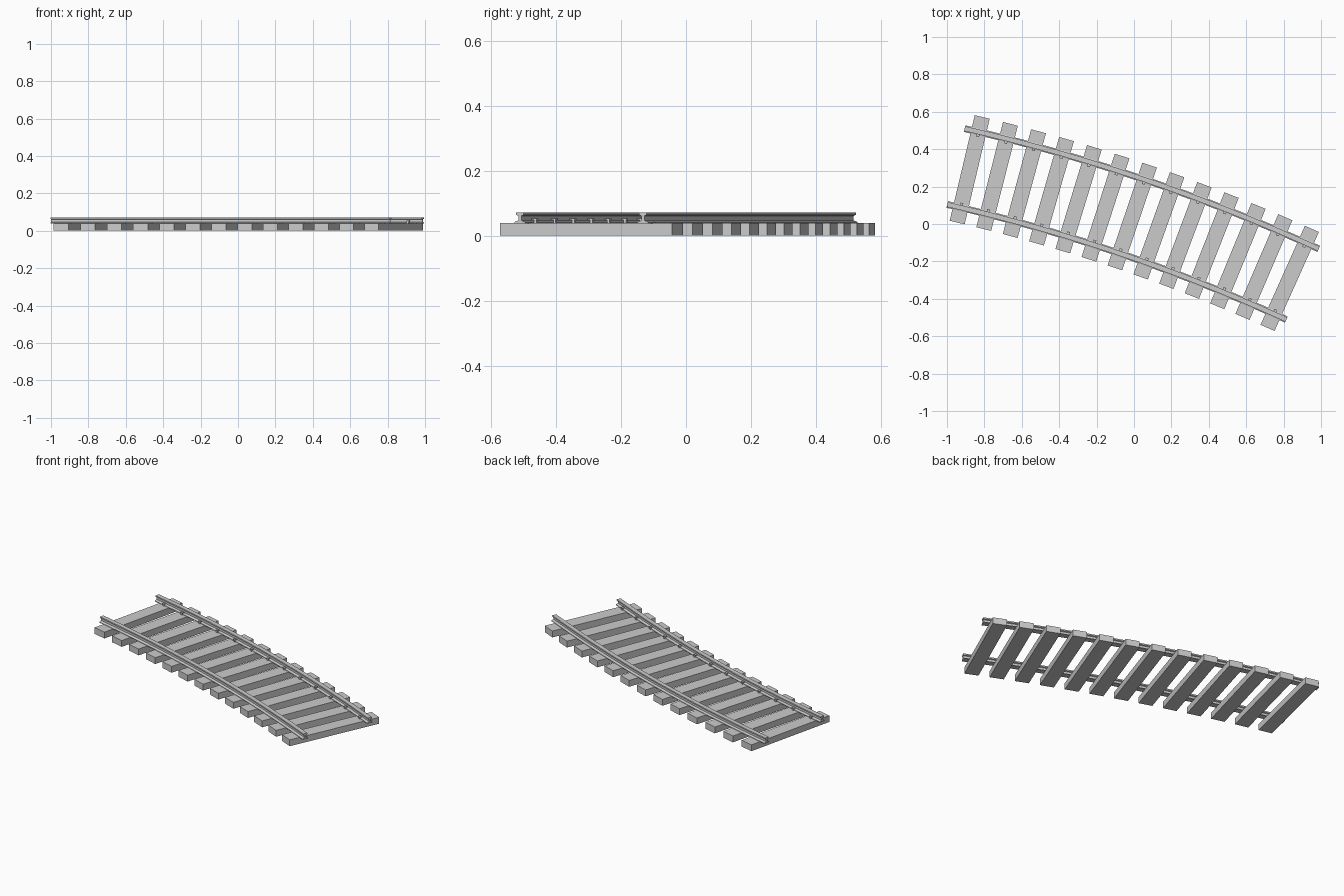
import bpy, bmesh, math
from mathutils import Matrix, Vector

if "Cube" in bpy.data.objects:
    bpy.data.objects.remove(bpy.data.objects["Cube"])

R = 9.6                              # centre-line radius of the curve
MID = math.radians(18.75)            # heading of the middle sleeper
STEP = math.radians(0.9)             # angle between sleepers
COUNT = 13
GAUGE = 0.208                        # half distance between rails
CENTRE = Vector((-0.0093 - R * math.sin(MID), 0.040 - R * math.cos(MID), 0))


def frame(angle):
    # local x = along the track, local y = outward from the curve centre
    return Matrix.Translation(CENTRE) @ Matrix.Rotation(-angle, 4, 'Z')


def finish(name, bm):
    bmesh.ops.recalc_face_normals(bm, faces=bm.faces)
    me = bpy.data.meshes.new(name)
    bm.to_mesh(me)
    bm.free()
    ob = bpy.data.objects.new(name, me)
    bpy.context.collection.objects.link(ob)


def box(bm, mat, centre, size):
    bmesh.ops.create_cube(bm, size=1, matrix=mat @ Matrix.Translation(centre)
                          @ Matrix.Diagonal((*size, 1)))


# sleepers
angles = [MID + (i - (COUNT - 1) / 2) * STEP for i in range(COUNT)]
for i, a in enumerate(angles):
    bm = bmesh.new()
    box(bm, frame(a), (0, R, 0.0195), (0.082, 0.58, 0.039))
    finish(f"sleeper_{i + 1}", bm)

# rails: I-shaped section swept along the arc
half = [(0.018, 0.038), (0.018, 0.042), (0.005, 0.047), (0.005, 0.061),
        (0.013, 0.064), (0.013, 0.072)]
section = half + [(-y, z) for y, z in reversed(half)]
SEGMENTS = 26
for name, side in (("outer_rail", 1), ("inner_rail", -1)):
    bm = bmesh.new()
    rings = []
    for s in range(SEGMENTS + 1):
        m = frame(MID + (s / SEGMENTS - 0.5) * COUNT * STEP)
        rings.append([bm.verts.new(m @ Vector((0, R + side * GAUGE + y, z)))
                      for y, z in section])
    n = len(section)
    for a, b in zip(rings, rings[1:]):
        for k in range(n):
            bm.faces.new((a[k], a[(k + 1) % n], b[(k + 1) % n], b[k]))
    bm.faces.new(rings[0])
    bm.faces.new(rings[-1])
    finish(name, bm)

    # spikes holding the rail foot on the gauge side of each sleeper
    bm = bmesh.new()
    for a in angles:
        r = R + side * (GAUGE - 0.021)
        box(bm, frame(a), (0, r, 0.043), (0.012, 0.008, 0.012))
        box(bm, frame(a), (0, r + side * 0.003, 0.051), (0.016, 0.016, 0.005))
    finish(name + "_spikes", bm)
